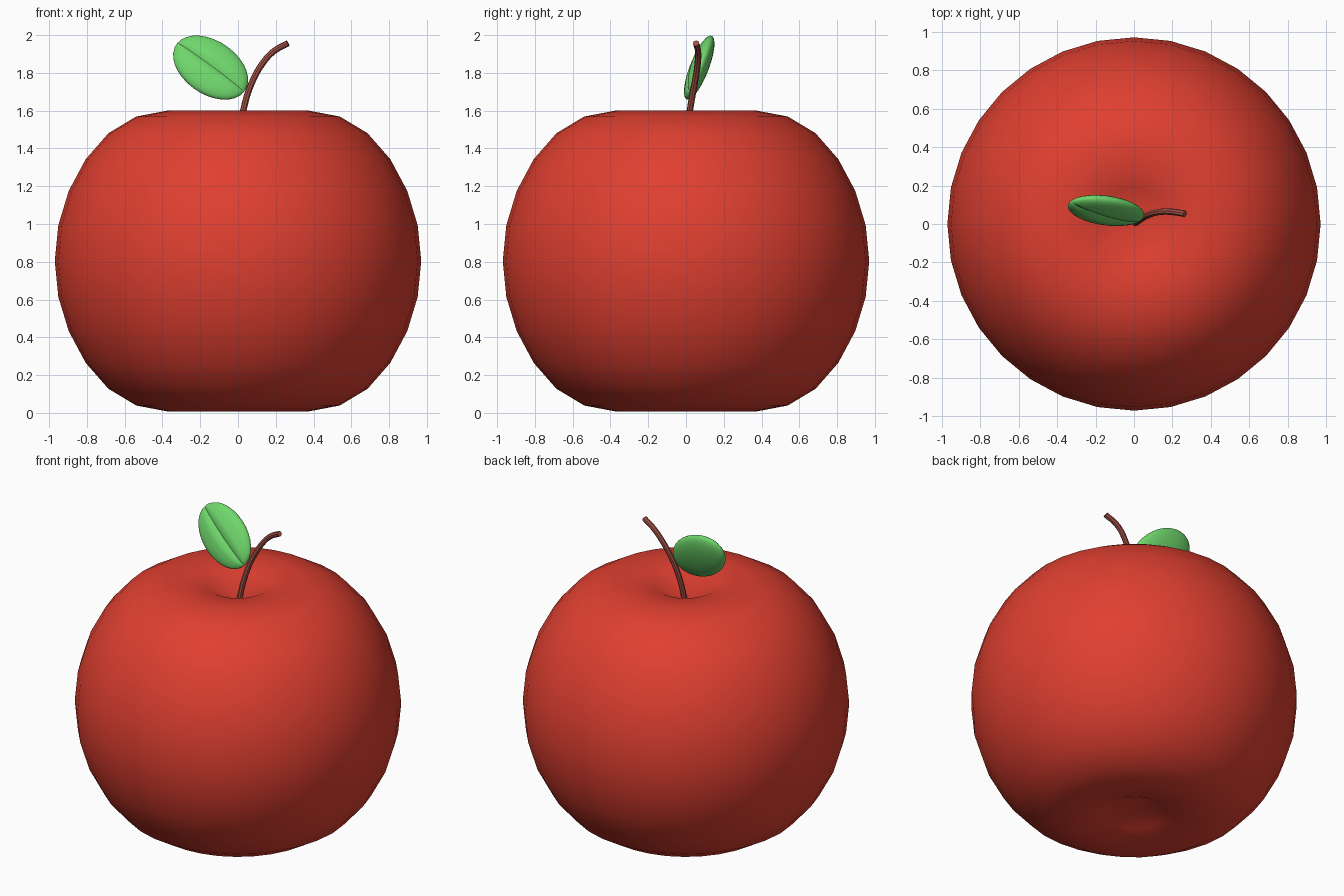
import bpy, bmesh, math
from mathutils import Vector, Matrix

if "Cube" in bpy.data.objects:
    bpy.data.objects.remove(bpy.data.objects["Cube"])


def material(name, rgb):
    m = bpy.data.materials.new(name)
    m.diffuse_color = (*rgb, 1)
    m.use_nodes = True
    m.node_tree.nodes["Principled BSDF"].inputs["Base Color"].default_value = m.diffuse_color
    return m


def sphere_object(name, mat, shape):
    """UV sphere whose unit-sphere points are moved by the function shape."""
    bm = bmesh.new()
    bmesh.ops.create_uvsphere(bm, u_segments=32, v_segments=16, radius=1)
    for v in bm.verts:
        v.co = shape(v.co.copy())
    bmesh.ops.recalc_face_normals(bm, faces=bm.faces)
    for f in bm.faces:
        f.smooth = True
    me = bpy.data.meshes.new(name)
    bm.to_mesh(me)
    bm.free()
    ob = bpy.data.objects.new(name, me)
    ob.data.materials.append(mat)
    bpy.context.collection.objects.link(ob)
    return ob


red = material("apple red", (0.74, 0.05, 0.03))
brown = material("stem brown", (0.36, 0.08, 0.06))
green = material("leaf green", (0.16, 0.68, 0.15))


# Apple body: sphere with both poles pulled inward by a sharp falloff
def apple(p):
    pole = Vector((0, 0, math.copysign(1, p.z)))
    d = max(0, 1 - (p - pole).length / 0.93)
    z = 0.97 * p.z - math.copysign(0.295 * d * d, p.z)
    return Vector((0.97 * p.x, 0.97 * p.y, z + 0.804))


sphere_object("apple_body", red, apple)

# Leaf: flattened ellipsoid with a fold line along the front
N = Vector((0.02, -1, 0.40)).normalized()
L = Vector((-0.81, 0.236, 0.59))
L = (L - N * L.dot(N)).normalized()
W = N.cross(L)
leaf_centre = Vector((-0.145, 0.07, 1.828))


def leaf(p):
    n = 0.05 * p.y
    if abs(p.x) < 1e-4 and p.y > 0.01:
        n -= 0.018 * p.y
    return leaf_centre + L * 0.224 * p.z + W * 0.149 * p.x + N * n


leaf_ob = sphere_object("leaf", green, leaf)

# Stem: bent round bar rising from the top hollow
cu = bpy.data.curves.new("stem", 'CURVE')
cu.dimensions = '3D'
cu.bevel_depth = 0.017
cu.bevel_resolution = 2
cu.use_fill_caps = True
cu.resolution_u = 4
path = [(0, 0, 1.43), (0.03, 0.022, 1.61), (0.07, 0.045, 1.74),
        (0.13, 0.062, 1.85), (0.19, 0.064, 1.915), (0.265, 0.053, 1.957)]
sp = cu.splines.new('BEZIER')
sp.bezier_points.add(len(path) - 1)
for bp, co in zip(sp.bezier_points, path):
    bp.co = co
    bp.handle_left_type = bp.handle_right_type = 'AUTO'
stem = bpy.data.objects.new("stem", cu)
cu.materials.append(brown)
bpy.context.collection.objects.link(stem)

# Keep the stem end and leaf fold crisp
bpy.ops.object.select_all(action='DESELECT')
stem.select_set(True)
bpy.context.view_layer.objects.active = stem
bpy.ops.object.convert(target='MESH')
leaf_ob.select_set(True)
bpy.ops.object.shade_smooth_by_angle(angle=math.radians(40))
